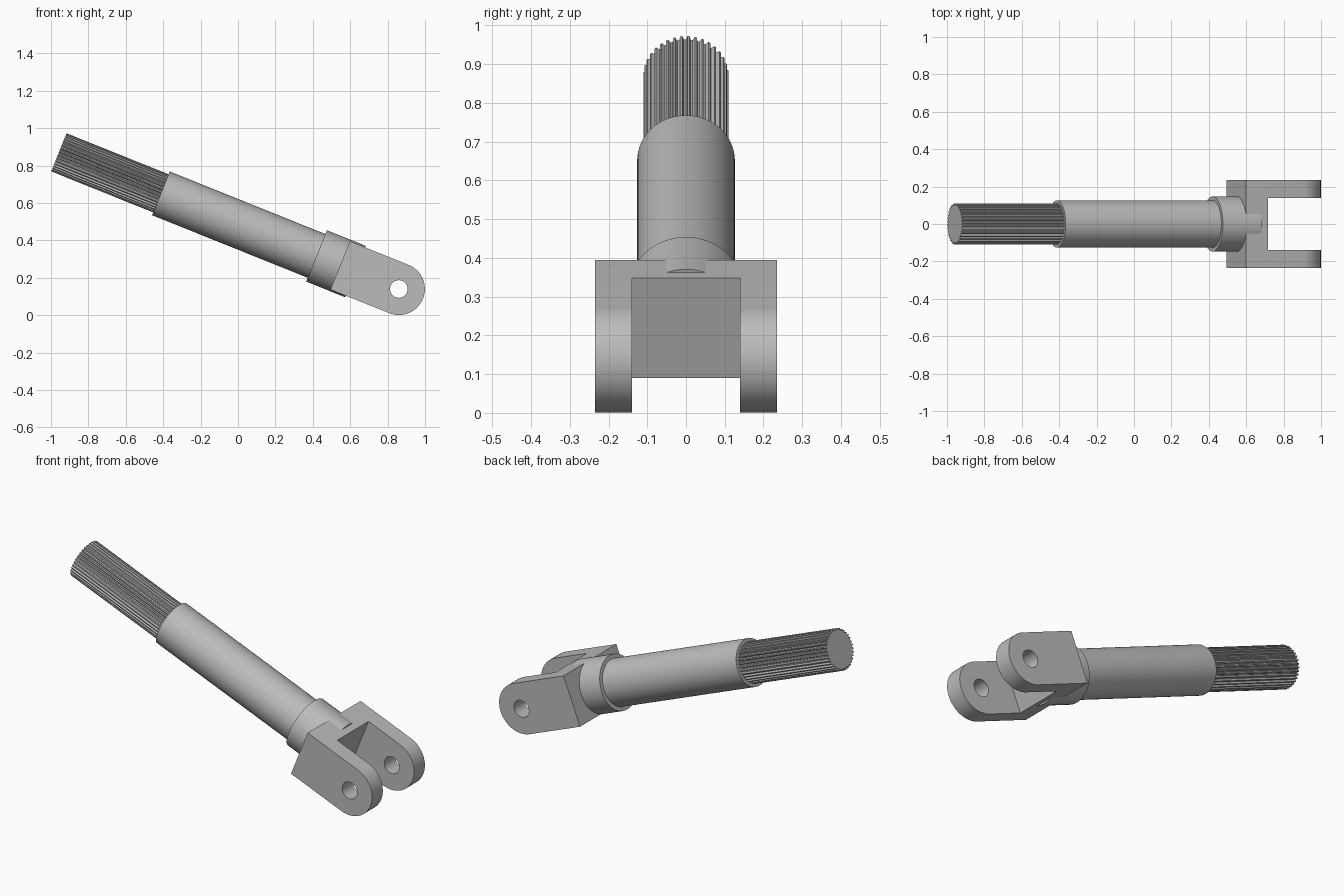
import bpy, bmesh
from math import sin, cos, pi, radians
from mathutils import Matrix

cube = bpy.data.objects.get("Cube")
if cube:
    bpy.data.objects.remove(cube, do_unlink=True)

# One plain steel colour
steel = bpy.data.materials.new("steel grey")
steel.use_nodes = True
GREY = (0.5, 0.5, 0.5, 1)
steel.diffuse_color = GREY
steel.node_tree.nodes["Principled BSDF"].inputs["Base Color"].default_value = GREY

# Local frame: origin at the pin hole, x along the shaft, tilted nose down
FRAME = Matrix.Translation((0.86, 0, 0.14)) @ Matrix.Rotation(radians(21.9), 4, "Y")


def prism(name, outline, axis, start, end):
    """Extrude a 2D outline along local x or y."""
    bm = bmesh.new()
    place = (lambda a, b, d: (d, a, b)) if axis == "x" else (lambda a, b, d: (a, d, b))
    face = bm.faces.new([bm.verts.new(place(a, b, start)) for a, b in outline])
    moved = bmesh.ops.extrude_face_region(bm, geom=[face])["geom"]
    step = place(0, 0, end - start)
    bmesh.ops.translate(bm, vec=step, verts=[v for v in moved if isinstance(v, bmesh.types.BMVert)])
    bmesh.ops.recalc_face_normals(bm, faces=bm.faces)
    mesh = bpy.data.meshes.new(name)
    bm.to_mesh(mesh)
    bm.free()
    mesh.materials.append(steel)
    obj = bpy.data.objects.new(name, mesh)
    bpy.context.collection.objects.link(obj)
    obj.matrix_world = FRAME
    return obj


def circle(r, n=64):
    return [(r * cos(2 * pi * i / n), r * sin(2 * pi * i / n)) for i in range(n)]


def cut(obj, cutter):
    """Subtract the cutter, then remove it."""
    cutter.hide_render = True
    mod = obj.modifiers.new("cut", "BOOLEAN")
    mod.operation, mod.solver, mod.object = "DIFFERENCE", "EXACT", cutter
    bpy.context.view_layer.update()
    graph = bpy.context.evaluated_depsgraph_get()
    mesh = bpy.data.meshes.new_from_object(obj.evaluated_get(graph))
    obj.modifiers.clear()
    obj.data = mesh
    bpy.data.objects.remove(cutter, do_unlink=True)


def smooth(obj, angle=30):
    bpy.ops.object.select_all(action="DESELECT")
    obj.select_set(True)
    bpy.context.view_layer.objects.active = obj
    bpy.ops.object.shade_smooth_by_angle(angle=radians(angle))


# Fork: rounded block with a slot and a pin hole
R = 0.139
nose = [(R * cos(a), R * sin(a)) for a in (-pi / 2 + pi * i / 32 for i in range(33))]
fork = prism("fork", nose + [(-0.338, R), (-0.338, -R)], "y", -0.235, 0.235)
slot = [(-0.139, -0.3), (0.139, -0.3), (0.139, 0.3), (-0.139, 0.3)]
cut(fork, prism("slot_cutter", slot, "x", -0.212, 0.4))
cut(fork, prism("pin_cutter", circle(0.047, 48), "y", -0.4, 0.4))

# Collar and sleeve
collar = prism("collar", circle(0.148), "x", -0.474, -0.25)
sleeve = prism("sleeve", circle(0.126), "x", -1.371, -0.46)

# Splined end with trapezoid teeth
TEETH, TIP, ROOT = 36, 0.11, 0.1
teeth = []
for i in range(TEETH):
    for frac, r in ((0.0, ROOT), (0.3, ROOT), (0.5, TIP), (0.8, TIP)):
        a = 2 * pi * (i + frac) / TEETH
        teeth.append((r * cos(a), r * sin(a)))
spline = prism("splined_end", teeth, "x", -1.959, -1.36)

for part in (fork, collar, sleeve):
    smooth(part)
